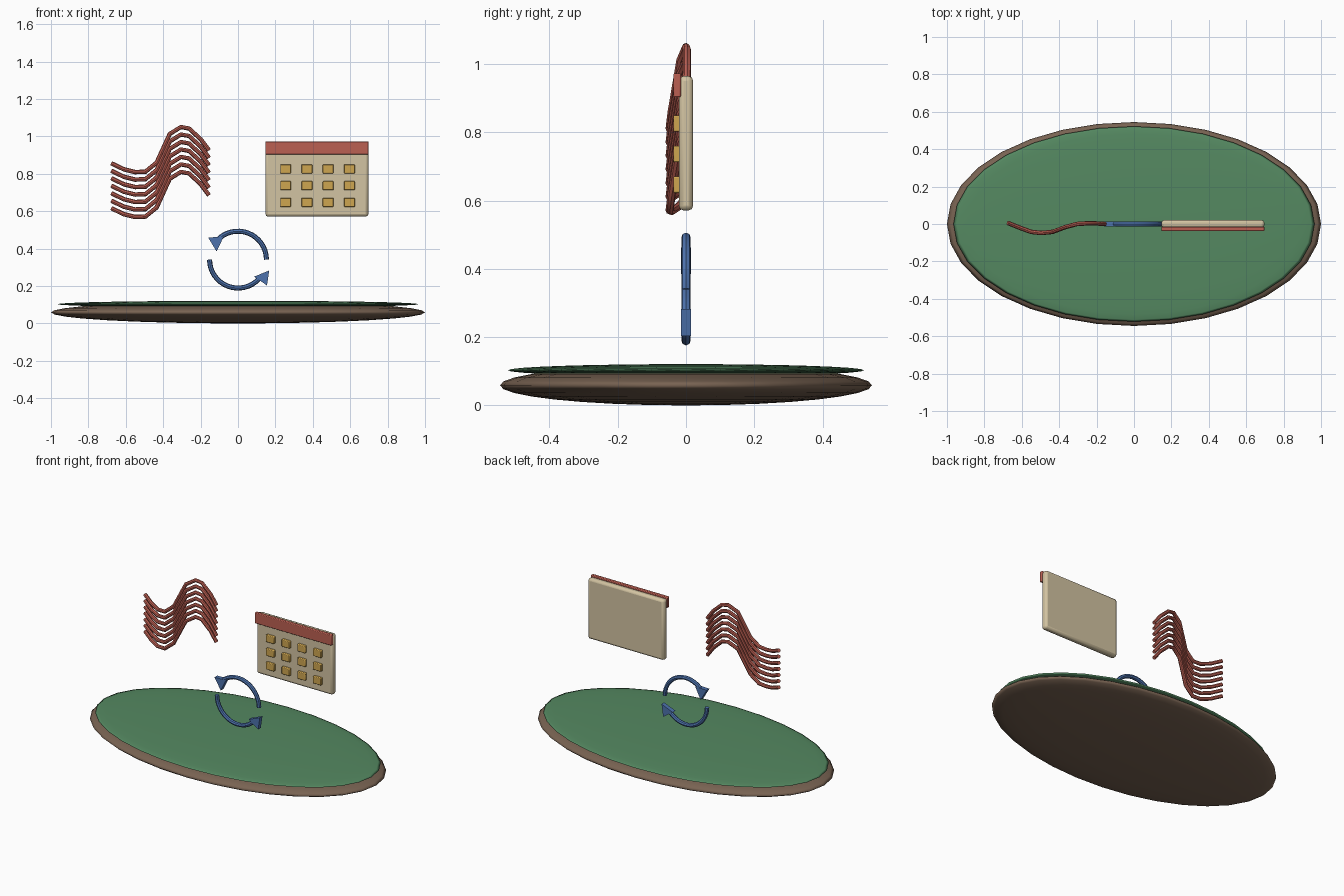
import bpy, math
from mathutils import Vector

if "Cube" in bpy.data.objects:
    bpy.data.objects.remove(bpy.data.objects["Cube"])


def mat(name, rgb):
    m = bpy.data.materials.new(name)
    m.diffuse_color = (*rgb, 1)
    m.use_nodes = True
    m.node_tree.nodes["Principled BSDF"].inputs["Base Color"].default_value = m.diffuse_color
    return m


BROWN = mat("brown", (0.19, 0.125, 0.085))
GREEN = mat("green", (0.09, 0.25, 0.12))
RED = mat("red", (0.50, 0.115, 0.085))
BLUE = mat("blue", (0.075, 0.17, 0.42))
CREAM = mat("cream", (0.65, 0.55, 0.36))
GOLD = mat("gold", (0.62, 0.38, 0.08))


def finish(ob, name, m, smooth=True):
    ob.name = name
    ob.data.materials.clear()
    ob.data.materials.append(m)
    if smooth:
        bpy.ops.object.shade_smooth_by_angle(angle=math.radians(40))
    return ob


def disc(name, z, radii, m):
    bpy.ops.mesh.primitive_uv_sphere_add(segments=32, ring_count=16, radius=1, location=(0, 0, z))
    ob = bpy.context.object
    ob.scale = radii
    bpy.ops.object.transform_apply(location=False, rotation=False, scale=True)
    finish(ob, name, m, False)
    bpy.ops.object.shade_smooth()


def box(name, centre, size, m, bevel):
    bpy.ops.mesh.primitive_cube_add(size=1, location=centre)
    ob = bpy.context.object
    ob.scale = size
    bpy.ops.object.transform_apply(location=False, rotation=False, scale=True)
    b = ob.modifiers.new("bevel", "BEVEL")
    b.width, b.segments = bevel, 2
    finish(ob, name, m)


def tube(name, pts, radius, m):
    cu = bpy.data.curves.new(name, "CURVE")
    cu.dimensions = "3D"
    cu.bevel_depth, cu.bevel_resolution, cu.use_fill_caps = radius, 2, True
    sp = cu.splines.new("POLY")
    sp.points.add(len(pts) - 1)
    for p, co in zip(sp.points, pts):
        p.co = (*co, 1)
    ob = bpy.data.objects.new(name, cu)
    bpy.context.collection.objects.link(ob)
    bpy.ops.object.select_all(action="DESELECT")
    ob.select_set(True)
    bpy.context.view_layer.objects.active = ob
    bpy.ops.object.convert(target="MESH")
    finish(bpy.context.object, name, m)


def arrowhead(name, tri, half):
    # flat triangular prism, corners listed counter-clockwise seen from the front
    v = [(x, y, z) for y in (-half, half) for x, z in tri]
    f = [(0, 1, 2), (5, 4, 3)] + [(i, i + 3, (i + 1) % 3 + 3, (i + 1) % 3) for i in range(3)]
    me = bpy.data.meshes.new(name)
    me.from_pydata(v, [], f)
    ob = bpy.data.objects.new(name, me)
    bpy.context.collection.objects.link(ob)
    finish(ob, name, BLUE, False)


# Ground discs
disc("earth_base", 0.059, (1.0, 0.545, 0.059), BROWN)
disc("grass_top", 0.103, (0.965, 0.522, 0.018), GREEN)

# Cycle arrows
def arc(a0, a1, n=16):
    return [(0.152 * math.cos(t), 0, 0.341 + 0.152 * math.sin(t))
            for t in (math.radians(a0 + (a1 - a0) * i / n) for i in range(n + 1))]


tube("cycle_arc_upper", arc(0, 138), 0.0135, BLUE)
tube("cycle_arc_lower", arc(180, 318), 0.0135, BLUE)
arrowhead("arrowhead_upper", [(-0.16, 0.46), (-0.115, 0.385), (-0.077, 0.462)], 0.014)
arrowhead("arrowhead_lower", [(0.086, 0.25), (0.155, 0.203), (0.167, 0.283)], 0.014)

# Wavy strands, stacked at even spacing
wave = [(-0.675, 0.006, 0.855), (-0.61, -0.02, 0.824), (-0.55, -0.042, 0.809),
        (-0.495, -0.048, 0.811), (-0.435, -0.042, 0.86), (-0.365, -0.016, 1.013),
        (-0.305, 0.0, 1.05), (-0.262, 0.003, 1.042), (-0.2, 0.003, 0.985), (-0.155, 0.0, 0.925)]
for i in range(7):
    tube(f"wavy_strand_{i + 1}", [(x, y, z - 0.04 * i) for x, y, z in wave], 0.012, RED)

# Calendar
box("calendar_page", (0.422, 0, 0.768), (0.55, 0.042, 0.394), CREAM, 0.014)
box("calendar_header", (0.422, -0.026, 0.938), (0.552, 0.022, 0.07), RED, 0.004)
for r in range(3):
    for c in range(4):
        box(f"calendar_day_{r * 4 + c + 1}", (0.255 + 0.1135 * c, -0.027, 0.826 - 0.0895 * r),
            (0.058, 0.02, 0.048), GOLD, 0.004)
